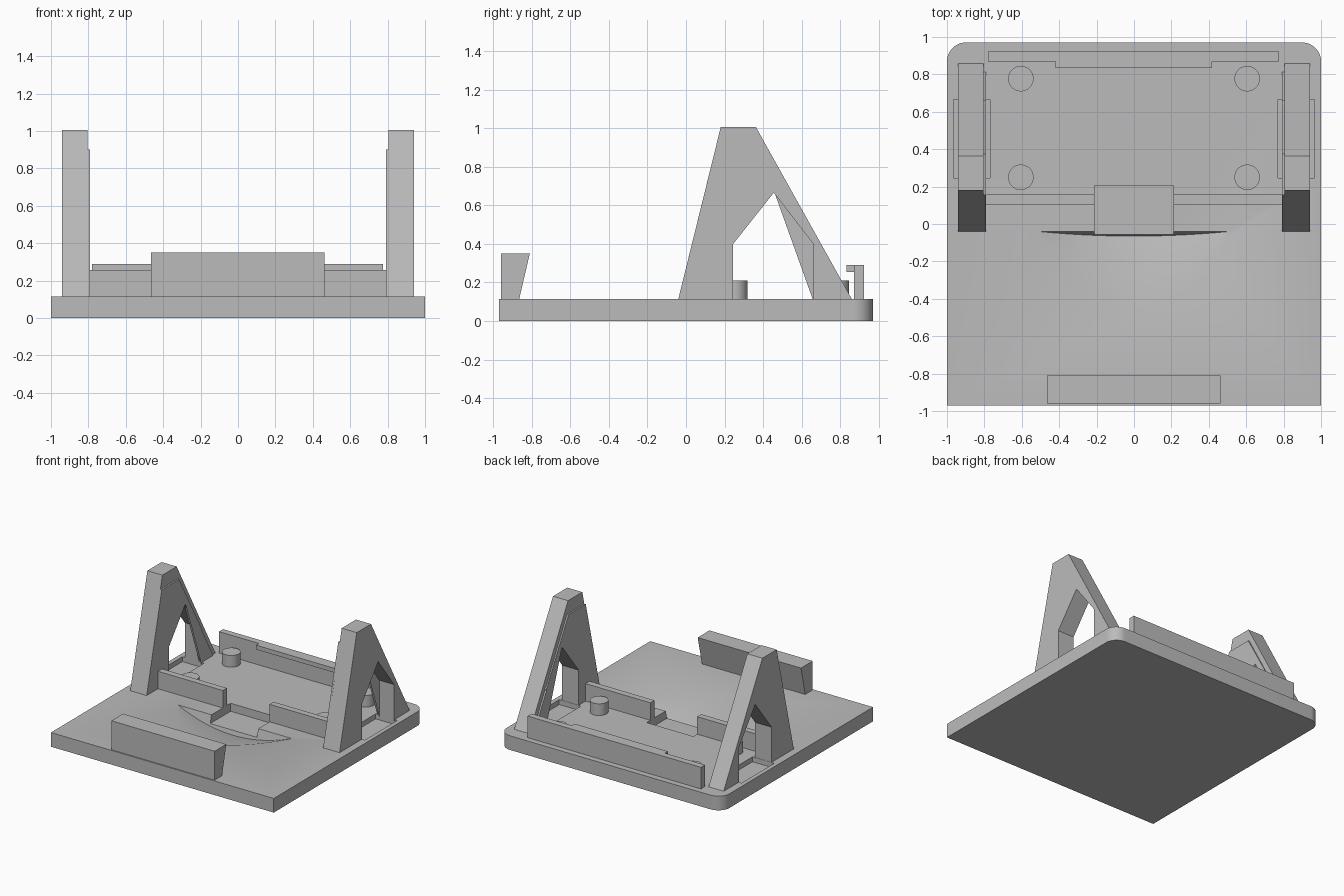
import bpy, bmesh, math

if "Cube" in bpy.data.objects:
    bpy.data.objects.remove(bpy.data.objects["Cube"])

grey = bpy.data.materials.new("warm_grey")
grey.diffuse_color = (0.5, 0.5, 0.5, 1)
grey.use_nodes = True
grey.node_tree.nodes["Principled BSDF"].inputs["Base Color"].default_value = grey.diffuse_color
TOP = 0.115    # upper face of the base plate
SINK = 0.105   # parts reach slightly into the base


def prism(name, ring, offset):
    """Extrude a closed ring of 3D points along an offset vector."""
    bm = bmesh.new()
    face = bm.faces.new([bm.verts.new(p) for p in ring])
    ext = bmesh.ops.extrude_face_region(bm, geom=[face])
    moved = [v for v in ext["geom"] if isinstance(v, bmesh.types.BMVert)]
    bmesh.ops.translate(bm, verts=moved, vec=offset)
    bmesh.ops.recalc_face_normals(bm, faces=bm.faces)
    mesh = bpy.data.meshes.new(name)
    bm.to_mesh(mesh)
    bm.free()
    mesh.materials.append(grey)
    obj = bpy.data.objects.new(name, mesh)
    bpy.context.collection.objects.link(obj)
    return obj


def side_prism(name, x0, x1, profile):
    """Extrude a (y, z) profile from x0 to x1."""
    return prism(name, [(x0, y, z) for y, z in profile], (x1 - x0, 0, 0))


def box(name, x0, x1, y0, y1, z0, z1):
    return side_prism(name, x0, x1, [(y0, z0), (y1, z0), (y1, z1), (y0, z1)])


def smooth(obj):
    bpy.ops.object.select_all(action='DESELECT')
    bpy.context.view_layer.objects.active = obj
    obj.select_set(True)
    bpy.ops.object.shade_smooth_by_angle(angle=math.radians(30))


# Base plate with two rounded rear corners
r = 0.1
ring = [(-1, -0.97, 0), (1, -0.97, 0)]
for cx, start in ((1 - r, 0), (r - 1, 90)):
    for i in range(13):
        a = math.radians(start + 90 * i / 12)
        ring.append((cx + r * math.cos(a), 0.97 - r + r * math.sin(a), 0))
base = prism("base_plate", ring, (0, 0, TOP))

# Cutters: tilted finger scoop, cable slot and floor pockets
scoop = []
for i in range(41):
    x = -0.8 + 1.6 * i / 40
    s = 1 - (x / 0.51) ** 2
    scoop.append((x, -0.04 - 0.025 * s, TOP - 0.1 * s))
cutters = [
    prism("scoop_cutter", scoop, (0, -0.8, 0.2)),
    box("slot_cutter", -0.21, 0.21, -0.08, 0.205, 0.05, 0.3),
    box("pocket_cutter_left", -0.965, -0.77, 0.247, 0.665, 0.075, 0.3),
    box("pocket_cutter_right", 0.77, 0.965, 0.247, 0.665, 0.075, 0.3),
]
bpy.context.view_layer.objects.active = base
base.select_set(True)
for cutter in cutters:
    mod = base.modifiers.new(cutter.name, 'BOOLEAN')
    mod.operation = 'DIFFERENCE'
    mod.solver = 'EXACT'
    mod.object = cutter
    bpy.ops.object.modifier_apply(modifier=mod.name)
for cutter in cutters:
    bpy.data.objects.remove(cutter)
smooth(base)

# Front lip with an undercut rear face
side_prism("front_lip", -0.465, 0.462,
           [(-0.96, SINK), (-0.867, SINK), (-0.81, 0.35), (-0.96, 0.35)])

# Rear wall with an inward hook along its middle
side_prism("rear_wall", -0.78, 0.776,
           [(0.87, SINK), (0.922, SINK), (0.922, 0.29), (0.87, 0.29)])
box("rear_hook", -0.42, 0.417, 0.833, 0.871, 0.255, 0.29)

# Opening shared by the frame and its inner rib, from rear to front
opening = [(0.66, SINK), (0.66, 0.4), (0.455, 0.665), (0.245, 0.4), (0.245, SINK)]

for side, label in ((-1, "left"), (1, "right")):
    # A-shaped side support and thinner rib on its inner face
    side_prism("side_frame_" + label, side * 0.805, side * 0.94,
               [(-0.042, SINK), (0.18, 1.005), (0.363, 1.005), (0.865, SINK)] + opening)
    side_prism("inner_rib_" + label, side * 0.792, side * 0.806,
               [(-0.042, SINK), (0.154, 0.9), (0.375, 0.9), (0.818, SINK)] + opening)
    # Low divider on each side of the cable slot
    box("divider_" + label, side * 0.21, side * 0.8, 0.105, 0.157, SINK, 0.257)
    # Round locating pegs
    for y, place in ((0.25, "front"), (0.777, "rear")):
        circle = [(side * 0.605 + 0.068 * math.cos(math.tau * i / 48),
                   y + 0.068 * math.sin(math.tau * i / 48), SINK) for i in range(48)]
        smooth(prism(f"peg_{place}_{label}", circle, (0, 0, 0.21 - SINK)))
